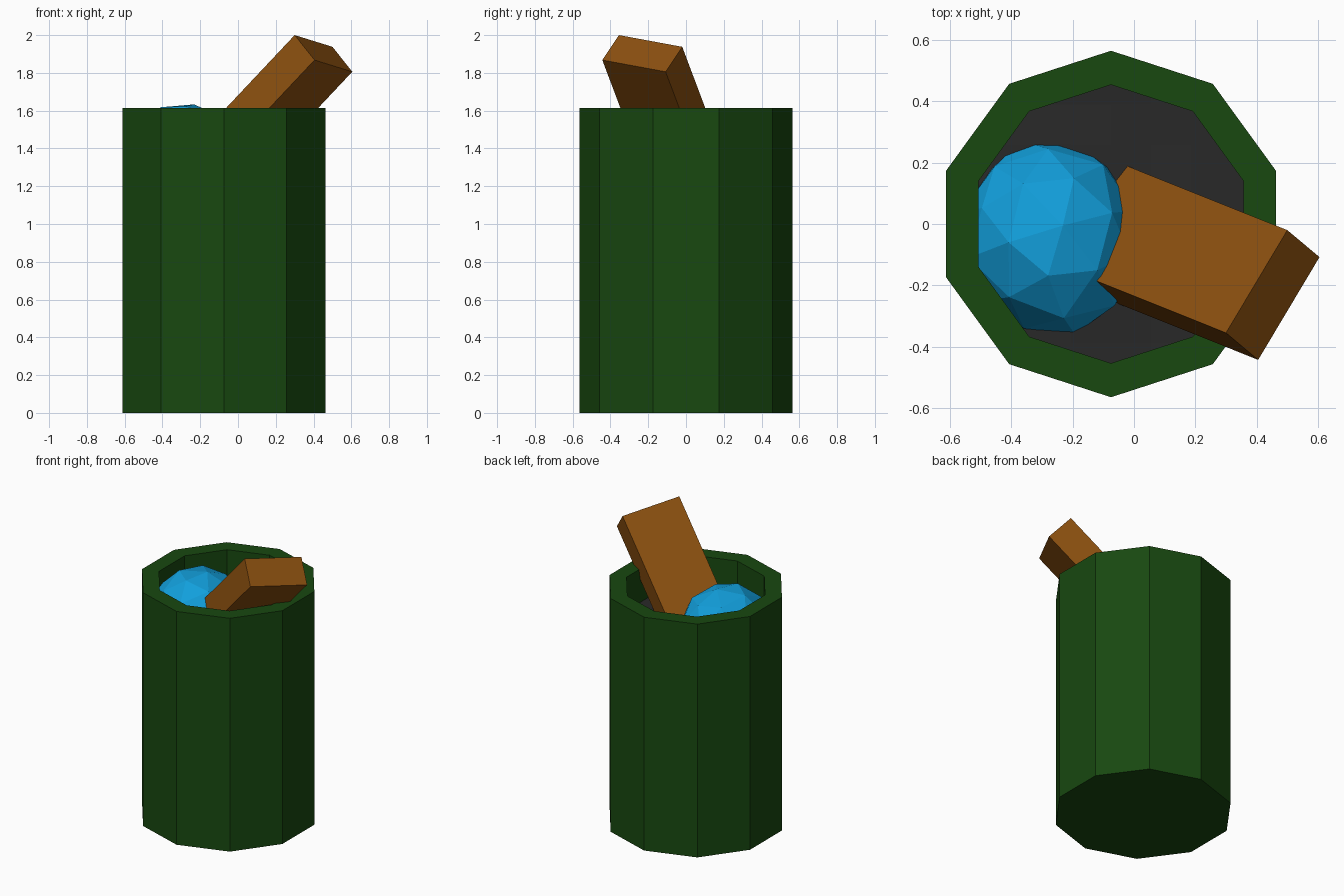
import bpy, bmesh, math, random
from mathutils import Vector, Matrix

if "Cube" in bpy.data.objects:
    bpy.data.objects.remove(bpy.data.objects["Cube"])

random.seed(4)
CX, H = -0.075, 1.615
R_OUT, R_IN = 0.565, 0.454
FILL_Z = 1.385


def finish(bm, name, color):
    bmesh.ops.recalc_face_normals(bm, faces=bm.faces)
    me = bpy.data.meshes.new(name)
    bm.to_mesh(me)
    bm.free()
    ob = bpy.data.objects.new(name, me)
    bpy.context.collection.objects.link(ob)
    mat = bpy.data.materials.new(name + "_colour")
    mat.diffuse_color = (*color, 1)
    mat.use_nodes = True
    mat.node_tree.nodes["Principled BSDF"].inputs["Base Color"].default_value = mat.diffuse_color
    me.materials.append(mat)
    return ob


def ring(bm, r, z, n=10):
    return [bm.verts.new((CX + r * math.cos(math.pi / 2 + 2 * math.pi * i / n),
                          r * math.sin(math.pi / 2 + 2 * math.pi * i / n), z))
            for i in range(n)]


# Ten-sided bin with thick walls and an inner floor
bm = bmesh.new()
rings = [ring(bm, r, z) for r, z in
         ((R_OUT, 0), (R_OUT, H), (R_IN, H), (R_IN, 0.11))]
for a, b in zip(rings, rings[1:]):
    for i in range(10):
        j = (i + 1) % 10
        bm.faces.new((a[i], a[j], b[j], b[i]))
bm.faces.new(rings[0])
bm.faces.new(rings[-1])
finish(bm, "bin", (0.009, 0.065, 0.005))

# Lumpy rubbish layer, a grid trimmed to the inner walls
bm = bmesh.new()
bmesh.ops.create_grid(bm, x_segments=8, y_segments=8, size=0.52,
                      matrix=Matrix.Translation((CX, 0, FILL_Z)))
for v in bm.verts:
    v.co.z += random.uniform(-0.008, 0.008)
apothem = R_IN * math.cos(math.pi / 10)
for i in range(10):
    a = math.pi / 2 + math.pi * (2 * i + 1) / 10
    n = Vector((math.cos(a), math.sin(a), 0))
    bmesh.ops.bisect_plane(bm, geom=bm.verts[:] + bm.edges[:] + bm.faces[:],
                           plane_co=Vector((CX, 0, 0)) + n * apothem,
                           plane_no=n, clear_outer=True)
finish(bm, "rubbish_layer", (0.022, 0.022, 0.022))

# Faceted crumpled bag
bm = bmesh.new()
bmesh.ops.create_icosphere(bm, subdivisions=2, radius=1)
for v in bm.verts:
    v.co *= random.uniform(0.95, 1.02)
bm.transform(Matrix.Translation((-0.28, -0.045, 1.335))
             @ Matrix.Diagonal((0.31, 0.325, 0.32, 1))
             @ Matrix.Rotation(0.4, 4, 'X'))
finish(bm, "crumpled_bag", (0.006, 0.35, 0.72))

# Slanted wooden plank, from its upper end corner and three edge directions
corner = Vector((0.3, -0.355, 2.0))
wide = Vector((0.2, 0.335, -0.062))
thick = Vector((0.105, -0.088, -0.132))
along = wide.cross(thick).normalized() * 0.95
bm = bmesh.new()
bmesh.ops.create_cube(bm, size=1)
for v in bm.verts:
    c = v.co + Vector((0.5, 0.5, 0.5))
    v.co = corner + wide * c.x + thick * c.y + along * c.z
finish(bm, "wooden_plank", (0.26, 0.08, 0.005))
